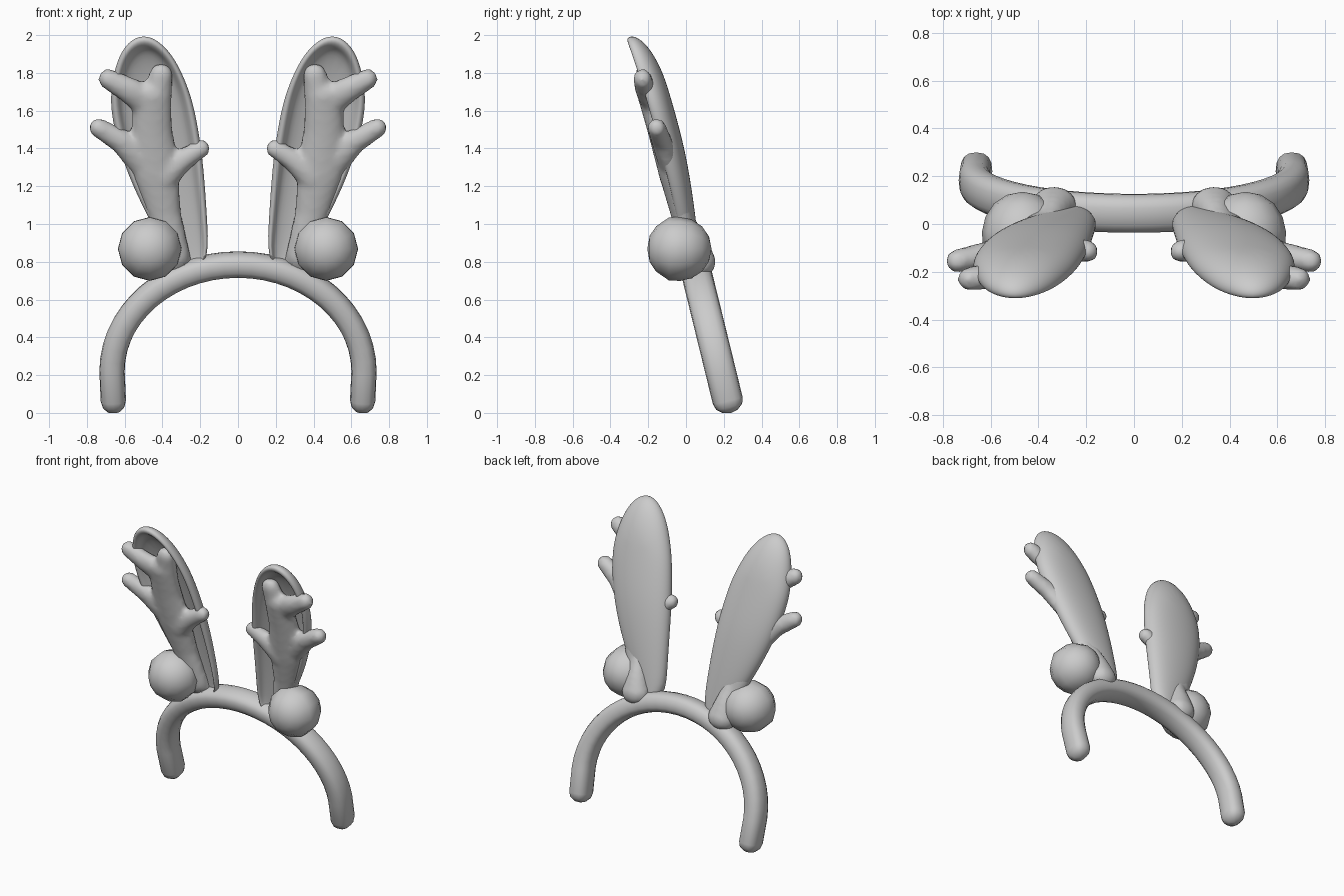
import bpy, bmesh, math
from mathutils import Vector

if "Cube" in bpy.data.objects:
    bpy.data.objects.remove(bpy.data.objects["Cube"])


def finish(name, bm, mirror=True, remesh=0, subsurf=0):
    bmesh.ops.remove_doubles(bm, verts=bm.verts, dist=0.0005)
    bmesh.ops.recalc_face_normals(bm, faces=bm.faces)
    me = bpy.data.meshes.new(name)
    bm.to_mesh(me)
    bm.free()
    for p in me.polygons:
        p.use_smooth = True
    ob = bpy.data.objects.new(name, me)
    bpy.context.collection.objects.link(ob)
    if remesh:
        m = ob.modifiers.new("blend", 'REMESH')
        m.mode = 'VOXEL'
        m.voxel_size = remesh
        m.use_smooth_shade = True
        s = ob.modifiers.new("soften", 'SMOOTH')
        s.factor = 0.5
        s.iterations = 5
    if subsurf:
        s = ob.modifiers.new("subsurf", 'SUBSURF')
        s.levels = s.render_levels = subsurf
    if mirror:
        m = ob.modifiers.new("mirror", 'MIRROR')
        m.use_mirror_merge = False
    return ob


def skin(bm, rings):
    """Join successive closed rings of points with quads."""
    vs = [[bm.verts.new(p) for p in r] for r in rings]
    n = len(rings[0])
    for a, b in zip(vs, vs[1:]):
        for i in range(n):
            j = (i + 1) % n
            bm.faces.new((a[i], a[j], b[j], b[i]))
    return vs


def tube(bm, pts, normal=(0, 1, 0.25), segs=16, power=1.0):
    """Round-ended tube; pts are (x, y, z, half width, half depth)."""
    P = [Vector(p[:3]) for p in pts]
    N = Vector(normal).normalized()
    rings = []

    def ring(c, d, w, t):
        side = d.cross(N).normalized()
        up = side.cross(d).normalized()
        out = []
        for i in range(segs):
            a = 2 * math.pi * i / segs
            ca, sa = math.cos(a), math.sin(a)
            u = math.copysign(abs(ca) ** power, ca)
            v = math.copysign(abs(sa) ** power, sa)
            out.append(c + side * u * w + up * v * t)
        rings.append(out)

    caps = [(1.0, 0.08), (0.87, 0.5), (0.5, 0.87)]
    last = len(P) - 1
    for i, p in enumerate(P):
        d = (P[min(i + 1, last)] - P[max(i - 1, 0)]).normalized()
        w, t = pts[i][3:]
        if i == 0:
            for o, s in caps:
                ring(p - d * o * min(w, t), d, w * s, t * s)
        ring(p, d, w, t)
        if i == last:
            for o, s in reversed(caps):
                ring(p + d * o * min(w, t), d, w * s, t * s)
    vs = skin(bm, rings)
    bm.faces.new(vs[0])
    bm.faces.new(vs[-1])


# Headband: tilted elliptical arch
path = [(0.66, 0.065)]
path += [(0.667 * math.cos(math.pi * i / 28), 0.22 + 0.565 * math.sin(math.pi * i / 28)) for i in range(29)]
path += [(-0.66, 0.065)]
bm = bmesh.new()
tube(bm, [(x, 0.237 - 0.245 * z, z, 0.067, 0.081) for x, z in path], power=0.8)
finish("headband", bm, mirror=False)

# Ears: leaf outline, domed back, raised rim and hollow front
rows = [(0.76, 0.15, 0.32), (1.0, 0.16, 0.46), (1.2, 0.172, 0.56),
        (1.4, 0.19, 0.635), (1.6, 0.225, 0.678), (1.72, 0.26, 0.675)]
tip = [(0.325, 1.87), (0.41, 1.97), (0.5, 2.01), (0.585, 1.97), (0.645, 1.87)]
top_spine = ((0.26 + 0.675) / 2, 1.72)
outline = [((l, z), ((l + r) / 2, z)) for z, l, r in rows]
outline += [(p, top_spine) for p in tip]
outline += [((r, z), ((l + r) / 2, z)) for z, l, r in reversed(rows)]
section = [(0, 0.075), (0.5, 0.065), (0.85, 0.035), (1, -0.01), (0.98, -0.05),
           (0.88, -0.065), (0.78, -0.045), (0.7, 0.0), (0, 0.025)]
rings = []
for s, v in section:
    ring = []
    for (ox, oz), (sx, sz) in outline:
        x, z = sx + (ox - sx) * s, sz + (oz - sz) * s
        h = z - 0.82
        k = min(1, 0.6 + max(0, h) * 0.7)
        ring.append((x, 0.03 - 0.13 * h - 0.10 * h * h + v * k, z))
    rings.append(ring)
bm = bmesh.new()
skin(bm, rings)
finish("ears", bm, subsurf=2)

# Antlers: flattened trunk with four prongs and a base bulge, blended together
bm = bmesh.new()
tube(bm, [(0.33, 0.03, 0.82, 0.08, 0.06), (0.39, -0.02, 1.05, 0.09, 0.06),
          (0.435, -0.08, 1.27, 0.125, 0.065), (0.455, -0.14, 1.5, 0.11, 0.065),
          (0.455, -0.2, 1.69, 0.10, 0.06)])
for prong in (
    [(0.44, -0.17, 1.6, 0.09, 0.06), (0.405, -0.22, 1.80, 0.062, 0.05)],
    [(0.48, -0.18, 1.65, 0.09, 0.06), (0.58, -0.215, 1.71, 0.07, 0.055), (0.69, -0.23, 1.77, 0.055, 0.05)],
    [(0.5, -0.09, 1.33, 0.09, 0.06), (0.62, -0.13, 1.44, 0.065, 0.055), (0.74, -0.155, 1.51, 0.052, 0.05)],
    [(0.4, -0.08, 1.24, 0.08, 0.06), (0.29, -0.1, 1.34, 0.06, 0.055), (0.195, -0.115, 1.4, 0.05, 0.048)],
    [(0.335, 0.075, 0.80, 0.10, 0.085), (0.345, 0.055, 0.9, 0.07, 0.06), (0.36, 0.015, 1.03, 0.035, 0.03)],
):
    tube(bm, prong)
finish("antlers", bm, remesh=0.018)

# Bells: balls with a slight faceted rim near the front
bm = bmesh.new()
prof = [(0.0, -0.205), (0.07, -0.192), (0.12, -0.158), (0.167, -0.09), (0.169, -0.03),
        (0.155, 0.03), (0.12, 0.085), (0.065, 0.122), (0.0, 0.135)]
skin(bm, [[(0.467 + r * math.cos(math.tau * i / 12), y, 0.868 + r * math.sin(math.tau * i / 12))
           for i in range(12)] for r, y in prof])
finish("bells", bm)
